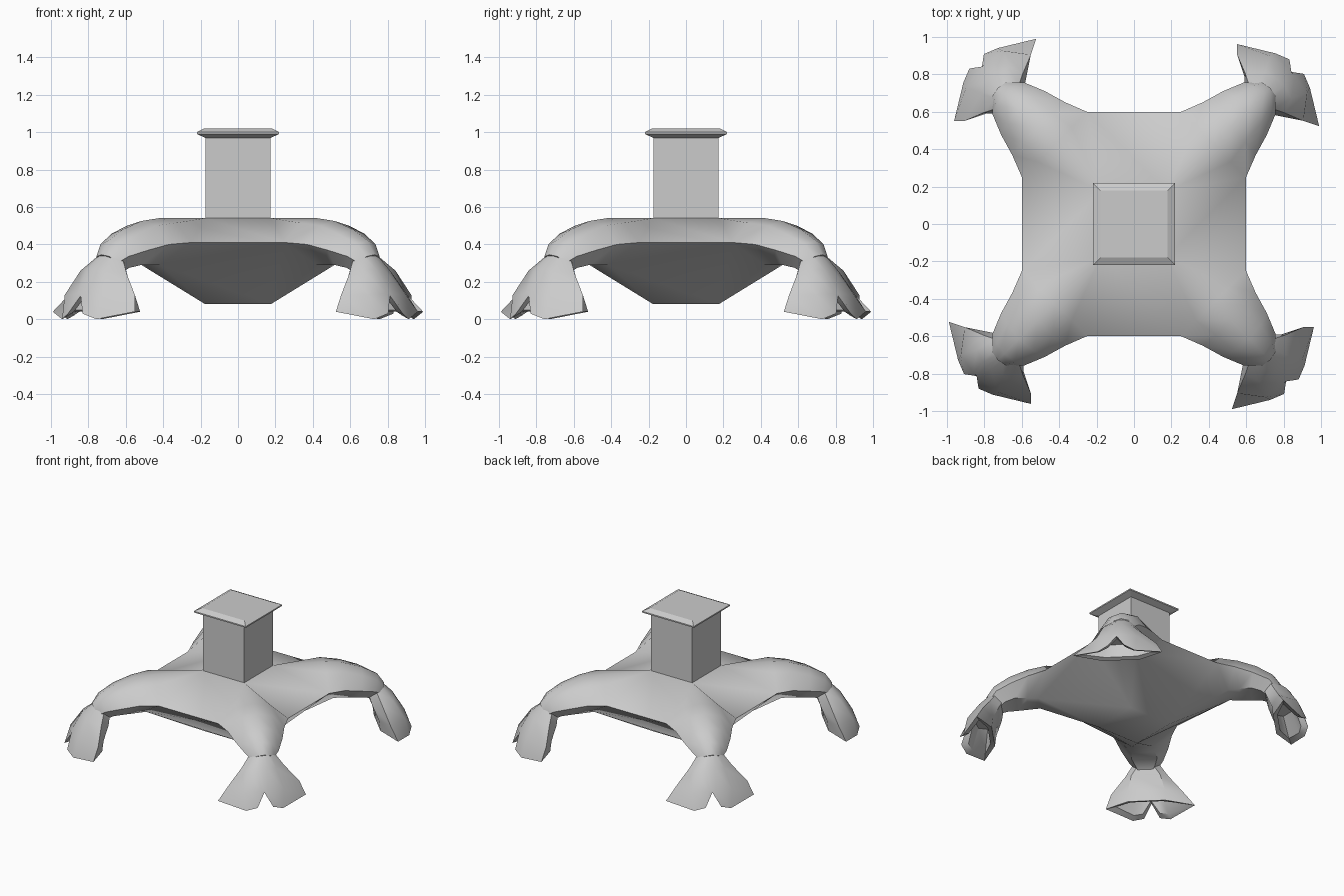
import bpy, bmesh, math
from mathutils import Vector

if "Cube" in bpy.data.objects:
    bpy.data.objects.remove(bpy.data.objects["Cube"])


def polar(p, k):
    """(outward, sideways, z) along the k-th diagonal -> world."""
    a = math.radians(45 + 90 * k)
    d, t, z = p
    return Vector((d * math.cos(a) - t * math.sin(a), d * math.sin(a) + t * math.cos(a), z))


def ring(half, centre=True):
    """Mirror a half section sideways into a closed loop."""
    other = half[1:] if centre else half
    return list(half) + [(d, -t, z) for d, t, z in reversed(other)]


def bridge(bm, a, b):
    n = len(a)
    for i in range(n):
        j = (i + 1) % n
        bm.faces.new((a[i], a[j], b[j], b[i]))


def loft(bm, rings, cap_start=True, cap_end=True):
    loops = [[bm.verts.new(p) for p in r] for r in rings]
    for a, b in zip(loops, loops[1:]):
        bridge(bm, a, b)
    if cap_start:
        bm.faces.new(loops[0])
    if cap_end:
        bm.faces.new(loops[-1])
    return loops


def finish(bm, name, angle=None):
    bmesh.ops.recalc_face_normals(bm, faces=bm.faces)
    me = bpy.data.meshes.new(name)
    bm.to_mesh(me)
    bm.free()
    ob = bpy.data.objects.new(name, me)
    bpy.context.collection.objects.link(ob)
    if angle:
        bpy.ops.object.select_all(action='DESELECT')
        ob.select_set(True)
        bpy.context.view_layer.objects.active = ob
        bpy.ops.object.shade_smooth_by_angle(angle=math.radians(angle))
    return ob


# Body: tent-like top, inverted pyramid underneath, four drooping arms
# each half section: ridge, shoulder, side edge, underside
arm_sections = [
    [(.60, 0, .54), (.60, .13, .515), (.60, .247, .41), (.66, .07, .29)],
    [(.73, 0, .525), (.73, .11, .50), (.72, .20, .40), (.74, .08, .29)],
    [(.87, 0, .48), (.86, .10, .455), (.84, .165, .37), (.82, .09, .29)],
    [(.98, 0, .42), (.97, .07, .40), (.95, .12, .335), (.89, .07, .275)],
    [(1.03, 0, .345), (1.02, .05, .335), (.99, .08, .30), (.93, .05, .25)],
]
bm = bmesh.new()
arms = [loft(bm, [[polar(p, k) for p in ring(s)] for s in arm_sections], cap_start=False)[0]
        for k in range(4)]
top = [bm.verts.new(polar((.247, 0, .54), k)) for k in range(4)]
low = [bm.verts.new(polar((.247, 0, .08), k)) for k in range(4)]
bm.faces.new(top)
bm.faces.new(low)
for k in range(4):
    n = (k + 1) % 4
    a, b = arms[k], arms[n]
    for i, j in ((0, 1), (1, 2), (5, 6), (6, 0)):
        bm.faces.new((top[k], a[i], a[j]))
    bm.faces.new((top[k], a[2], b[5], top[n]))
    bm.faces.new((low[k], low[n], b[4], b[5], a[2], a[3]))
    bm.faces.new((low[k], a[3], a[4]))
finish(bm, "body", 40)

# Feet: flared claws with a front notch and a hollow underside
# each half section: centre, notch side, middle, tip, inner side
foot_sections = [
    [(1.01, 0, .35), (1.01, .02, .35), (1.00, .055, .34), (.96, .09, .32), (.91, .05, .29)],
    [(1.09, 0, .27), (1.09, .03, .27), (1.07, .10, .26), (.99, .15, .24), (.93, .10, .22)],
    [(1.17, 0, .14), (1.17, .025, .135), (1.15, .14, .13), (1.03, .25, .13), (.97, .13, .12)],
    [(1.17, 0, .125), (1.21, .055, .03), (1.18, .13, .0), (1.07, .31, .04), (.98, .13, .04)],
    [(1.13, 0, .125), (1.16, .06, .04), (1.14, .12, .02), (1.06, .24, .05), (1.01, .11, .05)],
    [(1.10, 0, .17), (1.10, .04, .17), (1.09, .08, .17), (1.03, .12, .17), (.99, .08, .16)],
]
for k, name in enumerate(("back_right", "back_left", "front_left", "front_right")):
    bm = bmesh.new()
    loft(bm, [[polar((d, t - .02 * (d > 1.05), z), k) for d, t, z in ring(s)]
              for s in foot_sections])
    finish(bm, name + "_foot", 38)

# Centre post with a bevelled cap
bm = bmesh.new()
profile = [(.175, .50), (.175, .97), (.22, .99), (.22, 1.0), (.18, 1.02)]
loft(bm, [[polar((h * math.sqrt(2), 0, z), k) for k in range(4)] for h, z in profile])
finish(bm, "centre_post")
